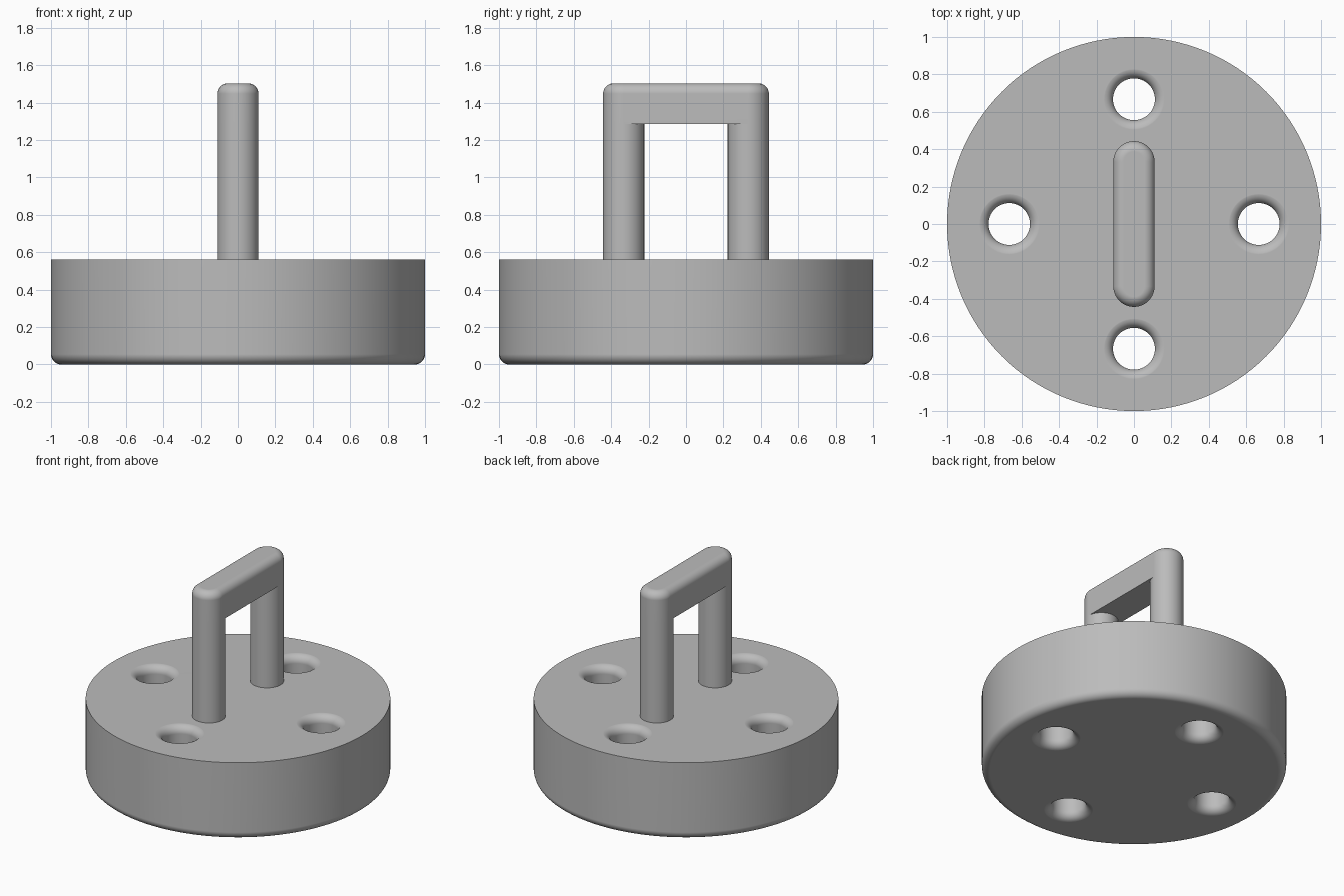
import bpy
import bmesh
from math import sin, cos, pi

cube = bpy.data.objects.get("Cube")
if cube:
    bpy.data.objects.remove(cube, do_unlink=True)

grey = bpy.data.materials.new("plain grey")
grey.use_nodes = True
colour = (0.5, 0.5, 0.5, 1)
grey.diffuse_color = colour
grey.node_tree.nodes["Principled BSDF"].inputs["Base Color"].default_value = colour

TOP = 0.56        # top of the base
FILLET = 0.055
HOLE = 0.112
LEG = 0.11
LEG_Y = 0.333
BAR_Z, BAR_TOP = 1.285, 1.503


def arc(r, z, start, end, steps=8):
    """Quarter-round profile points (radius, height)."""
    angles = [start + (end - start) * i / steps for i in range(steps + 1)]
    return [(r + FILLET * cos(a), z + FILLET * sin(a)) for a in angles]


def stack(name, profile, sides=64, stretch=0.0, location=(0, 0, 0)):
    """Capped solid of stacked rings; stretch turns each circle into a slot shape."""
    bm = bmesh.new()
    half = sides // 2
    plan = [(pi * i / half, stretch) for i in range(half + (stretch > 0))]
    plan += [(pi + pi * i / half, -stretch) for i in range(half + (stretch > 0))]
    rings = [[bm.verts.new((r * cos(a), r * sin(a) + dy, z)) for a, dy in plan]
             for r, z in profile]
    count = len(plan)
    for low, high in zip(rings, rings[1:]):
        for i in range(count):
            j = (i + 1) % count
            bm.faces.new((low[i], low[j], high[j], high[i]))
    bm.faces.new(rings[0][::-1])
    bm.faces.new(rings[-1])
    bm.normal_update()
    mesh = bpy.data.meshes.new(name)
    bm.to_mesh(mesh)
    bm.free()
    mesh.materials.append(grey)
    obj = bpy.data.objects.new(name, mesh)
    obj.location = location
    bpy.context.collection.objects.link(obj)
    return obj


def activate(obj):
    bpy.ops.object.select_all(action="DESELECT")
    obj.select_set(True)
    bpy.context.view_layer.objects.active = obj


def finish(obj):
    activate(obj)
    bpy.ops.object.shade_smooth_by_angle(angle=pi / 6)
    normals = obj.modifiers.new("flat caps", "WEIGHTED_NORMAL")
    normals.keep_sharp = True


# Round base with a rounded lower edge
base = stack("base", arc(1 - FILLET, FILLET, -pi / 2, 0) + [(1, TOP)], sides=128)

# Four through holes with rounded mouths at both ends
mouth = HOLE + FILLET
hole_profile = ([(mouth, -0.1)]
                + arc(mouth, FILLET - 0.0005, 1.5 * pi, pi)
                + arc(mouth, TOP - FILLET + 0.0005, pi, pi / 2)
                + [(mouth, TOP + 0.1)])
for k in range(4):
    a = k * pi / 2
    cutter = stack("hole_cutter", hole_profile, sides=48,
                   location=(0.667 * cos(a), 0.667 * sin(a), 0))
    cutter.hide_render = True
    cut = base.modifiers.new("hole", "BOOLEAN")
    cut.object = cutter
    cut.operation = "DIFFERENCE"
    cut.solver = "EXACT"
    activate(base)
    bpy.ops.object.modifier_apply(modifier=cut.name)
    bpy.data.objects.remove(cutter, do_unlink=True)
finish(base)

# Handle: two round legs carrying a round-ended bar
for name, side in (("front_leg", -1), ("back_leg", 1)):
    finish(stack(name, [(LEG, TOP - 0.04), (LEG, BAR_Z)], location=(0, side * LEG_Y, 0)))
bar_profile = [(LEG, BAR_Z)] + arc(LEG - FILLET, BAR_TOP - FILLET, 0, pi / 2)
finish(stack("handle_bar", bar_profile, stretch=LEG_Y))
